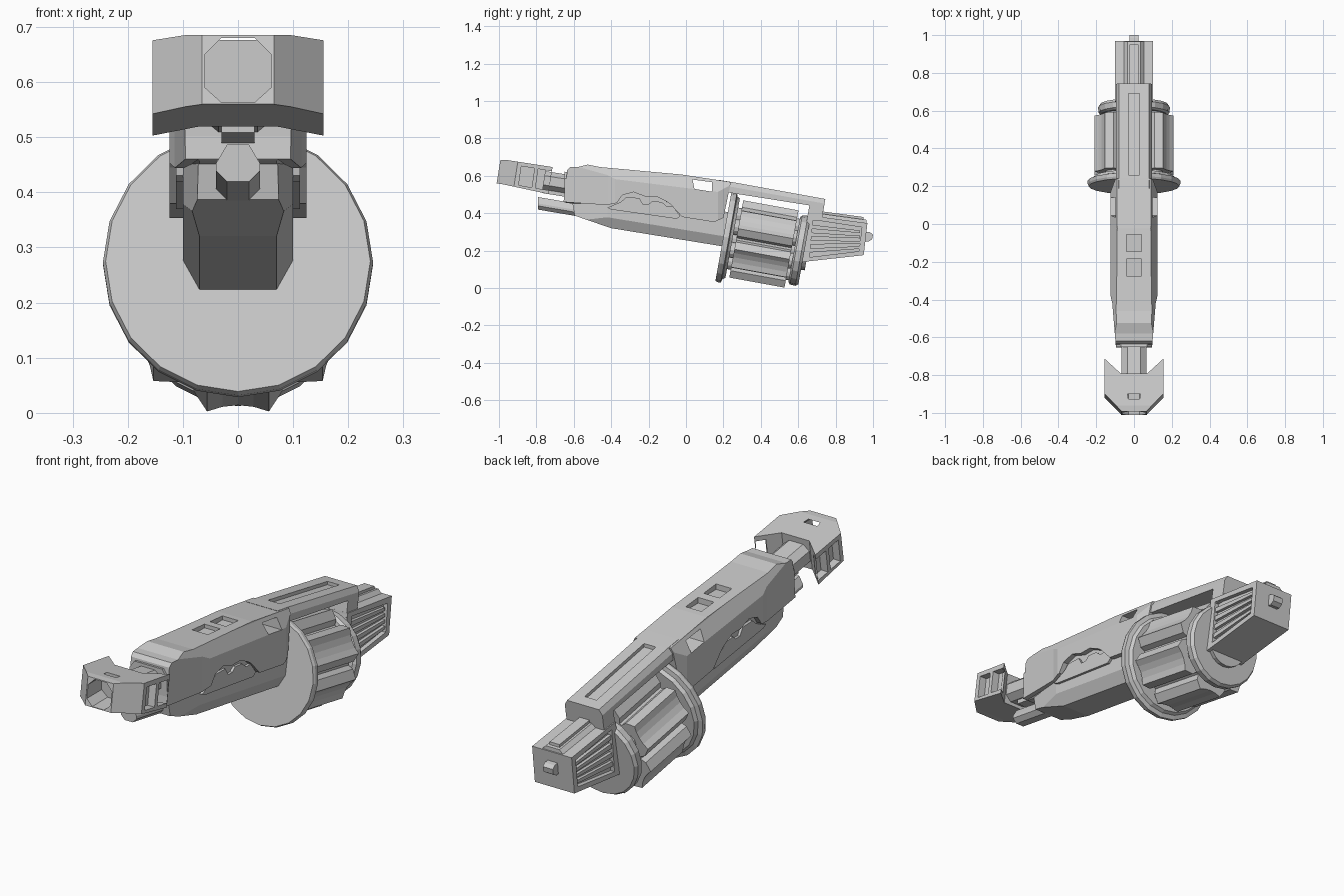
import bpy, bmesh, math

if "Cube" in bpy.data.objects:
    bpy.data.objects.remove(bpy.data.objects["Cube"])

TILT = math.radians(-10.3)          # the whole launcher leans nose-down towards +y
SLOPE = math.tan(TILT)
PIVOT = (0, 0.2, 0.275)             # centre of the drum's front plate


def finish(name, bm):
    bmesh.ops.recalc_face_normals(bm, faces=bm.faces)
    me = bpy.data.meshes.new(name)
    bm.to_mesh(me)
    bm.free()
    ob = bpy.data.objects.new(name, me)
    bpy.context.collection.objects.link(ob)
    return ob


def prism(name, pts, t0, t1, f):
    bm = bmesh.new()
    a = [bm.verts.new(f(u, v, t0)) for u, v in pts]
    b = [bm.verts.new(f(u, v, t1)) for u, v in pts]
    bm.faces.new(a)
    bm.faces.new(b)
    for i in range(len(a)):
        j = (i + 1) % len(a)
        bm.faces.new((a[i], a[j], b[j], b[i]))
    return finish(name, bm)


def side(name, pts, w, w0=None):    # (y, z) profile extruded across x
    return prism(name, pts, -w if w0 is None else w0, w, lambda u, v, t: (t, u, v))


def plan(name, pts, z0, z1, shear=0.0):  # (x, y) outline extruded upwards
    return prism(name, pts, z0, z1, lambda u, v, t: (u, v + shear * (t - z0), t))


def section(name, pts, y0, y1, slope=SLOPE):  # (x, z at y=0) swept along y
    return prism(name, pts, y0, y1, lambda u, v, t: (u, t, v + slope * t))


def sym(half):
    return half + [(-x, z) for x, z in reversed(half) if x]


def boolean(ob, other, op):
    m = ob.modifiers.new(op, 'BOOLEAN')
    m.operation, m.object, m.solver = op, other, 'EXACT'
    bpy.context.view_layer.objects.active = ob
    bpy.ops.object.modifier_apply(modifier=m.name)
    bpy.data.objects.remove(other)
    return ob


def lathe(name, prof, n=20):        # (distance, radius) turned on the drum axis
    bm = bmesh.new()
    rings = [[bm.verts.new((r * math.cos(2 * math.pi * i / n), s, r * math.sin(2 * math.pi * i / n)))
              for i in range(n)] for s, r in prof]
    for a, b in zip(rings, rings[1:]):
        for i in range(n):
            j = (i + 1) % n
            bm.faces.new((a[i], a[j], b[j], b[i]))
    bm.faces.new(rings[0])
    bm.faces.new(rings[-1])
    return on_axis(finish(name, bm))


def on_axis(ob):
    ob.location, ob.rotation_euler = PIVOT, (TILT, 0, 0)
    return ob


# Upper shell: side profile trimmed by plan outline and chamfered cross-section
shell = side("upper_shell", [
    (-.635, .63), (-.62, .647), (-.58, .647), (-.525, .66), (-.46, .647), (-.025, .607), (.24, .567),
    (.2, .375), (.15, .353), (-.02, .38), (-.08, .445), (-.10, .46), (-.16, .49), (-.22, .49),
    (-.28, .513), (-.34, .497), (-.37, .455), (-.425, .444), (-.655, .46)], .13)
boolean(shell, plan("trim", sym([(.095, -.66), (.115, -.42), (.124, -.38), (.124, .17), (.095, .25)]),
                    .2, .8), 'INTERSECT')
boolean(shell, section("trim", sym([(.085, .62), (.09, .598), (.124, .535), (.124, .37), (.105, .33)]),
                       -.7, .3, -.125), 'INTERSECT')
boolean(shell, side("cut", [(.035, .58), (.14, .566), (.14, .515), (.045, .53)], .2), 'DIFFERENCE')
for yc, z in ((-.1, .592), (-.23, .605)):
    boolean(shell, plan("cut", sym([(.04, yc - .045), (.04, yc + .045)]), z, .75), 'DIFFERENCE')

# Lower body with chamfered keel
lower = side("lower_body", [(-.61, .47), (-.595, .387), (-.40, .32), (.2, .222), (.25, .40),
                            (0, .45), (-.2, .5), (-.5, .55)], .11)
boolean(lower, plan("trim", sym([(.07, -.62), (.1, -.42), (.1, .26)]), .1, .7), 'INTERSECT')
boolean(lower, section("trim", sym([(.1, .7), (.1, .31), (.07, .255)]), -.62, .26, -.163), 'INTERSECT')

# Toothed strips under the shell's wavy edge
for k in (-1, 1):
    side("ratchet_strip", [
        (-.42, .43), (-.35, .46), (-.32, .485), (-.25, .482), (-.23, .448), (-.2, .448), (-.18, .465),
        (-.13, .46), (-.1, .435), (-.07, .435), (-.03, .385), (-.05, .37), (-.4, .42)], k * .112, k * .09)

# Front stub below the shell
section("front_stub", sym([(.02, .352), (.04, .318), (.04, .305), (.02, .285)]), -.79, -.5, -.17)

# Connecting rod and collar
section("stock_rod", sym([(.035, .505), (.065, .48), (.065, .43), (.035, .405)]), -.88, -.58, -.16)
section("rod_key", sym([(.03, .415), (.03, .385)]), -.77, -.58, -.16)
section("shell_collar", sym([(.07, .525), (.095, .49), (.095, .38), (.07, .36)]), -.65, -.55, -.15)

# Butt head: plan outline trimmed by its side profile, with pockets
head = plan("butt_head", sym([(.065, -1.03), (.155, -.935), (.155, -.745), (.07, -.825)]),
            .45, .75, .16)
boolean(head, side("trim", [(-1.05, .565), (-.98, .555), (-.70, .495), (-.70, .645), (-.96, .685),
                            (-1.05, .685)], .2), 'INTERSECT')
boolean(head, section("cut", sym([(.03, .68), (.06, .65), (.06, .59), (.03, .563)]), -1.1, -.9, 0),
        'DIFFERENCE')
for y in (-.895, -.805):
    win = [(y, .55 - .17 * (y + .895)), (y + .07, .538 - .17 * (y + .895)),
           (y + .085, .64 - .17 * (y + .895)), (y + .015, .652 - .17 * (y + .895))]
    for k in (-1, 1):
        boolean(head, side("cut", win, k * .2, k * .12), 'DIFFERENCE')

# Top strap with its down-turned bracket
strap = side("top_strap", [(.17, .579), (.245, .567), (.745, .476), (.725, .36), (.645, .36),
                           (.66, .442), (.2, .515)], .095)
boolean(strap, section("trim", sym([(.075, .62), (.095, .585), (.095, .4)]), .1, .8, -.18), 'INTERSECT')
boolean(strap, section("cut", sym([(.03, .7), (.03, .595)]), .26, .69, -.18), 'DIFFERENCE')

# Drum: front plate, fluted cylinder, chamber ends, rear ring
lathe("drum_plate", [(0, .24), (.012, .245), (.03, .245), (.035, .225), (.05, .215)])
lathe("drum_shaft", [(.04, .1), (.46, .1)])
flute = [(-28, .165), (-25, .19), (-15, .217), (-8, .203), (0, .198), (8, .203), (15, .217), (25, .19), (28, .165)]
ring = [(r * math.cos(math.radians(a + 30 + 60 * k)), r * math.sin(math.radians(a + 30 + 60 * k)))
        for k in range(6) for a, r in flute]
on_axis(prism("fluted_drum", ring, .07, .37, lambda u, v, t: (u, t, v)))
for k in range(6):
    a = math.radians(30 + 60 * k)
    on_axis(prism("chamber_end", [(.125 * math.cos(a) + .042 * math.cos(math.tau * i / 12),
                                   .125 * math.sin(a) + .042 * math.sin(math.tau * i / 12))
                                  for i in range(12)], .03, .4, lambda u, v, t: (u, t, v)))
lathe("rear_ring", [(.385, .175), (.395, .188), (.425, .19), (.44, .18)])

# Muzzle block with recessed, slatted sides
block_side = [(.65, .39), (.97, .347), (.95, .176), (.62, .139)]
muzzle = side("muzzle_block", block_side, .1)
for k in (-1, 1):
    boolean(muzzle, side("cut", [(.68, .365), (.94, .325), (.925, .197), (.66, .165)],
                         k * .2, k * .08), 'DIFFERENCE')
    for i in range(4):
        f = (i + .6) / 4.2
        z0, z1 = .175 + .18 * f, .2 + .118 * f
        side("side_slat", [(.655, z0 - .011), (.93, z1 - .007), (.93, z1 + .007), (.655, z0 + .011)],
             k * .094, k * .075)
section("muzzle_ridge", sym([(.035, .495), (.065, .465), (.065, .44)]), .66, .965, -.135)
section("ridge_rib", sym([(.025, .508), (.025, .48)]), .7, .95, -.135)
side("muzzle_hook", [(.94, .305), (.985, .298), (1.0, .285), (.995, .26), (.975, .248), (.94, .252)], .025)
